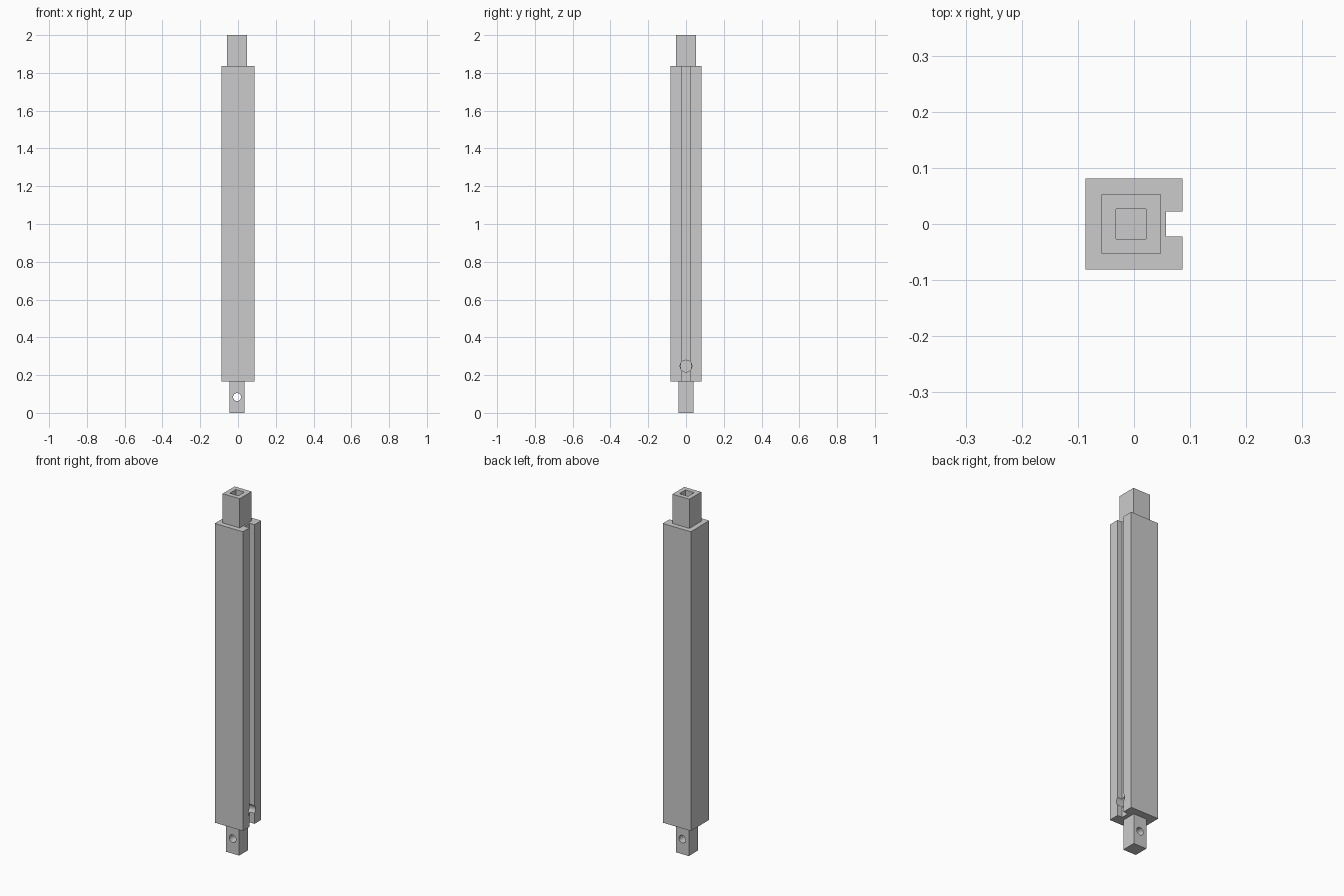
import bpy
import math

old = bpy.data.objects.get("Cube")
if old:
    bpy.data.objects.remove(old, do_unlink=True)

# Single grey finish
grey = bpy.data.materials.new("light_grey")
grey.use_nodes = True
colour = (0.6, 0.6, 0.6, 1)
grey.diffuse_color = colour
grey.node_tree.nodes["Principled BSDF"].inputs["Base Color"].default_value = colour

AXIS = -0.005    # x of the tenons and bore
BOTTOM, TOP = 0.167, 1.837


def box(name, x, y, z):
    """Box spanning the given (low, high) ranges."""
    bpy.ops.mesh.primitive_cube_add(size=1, location=[sum(r) / 2 for r in (x, y, z)])
    ob = bpy.context.object
    ob.name = name
    ob.scale = [r[1] - r[0] for r in (x, y, z)]
    bpy.ops.object.transform_apply(location=True, rotation=False, scale=True)
    ob.data.materials.append(grey)
    return ob


def square_bar(name, half, z):
    return box(name, (AXIS - half, AXIS + half), (-half, half), z)


def rod(name, radius, length, location, rotation):
    bpy.ops.mesh.primitive_cylinder_add(vertices=32, radius=radius, depth=length,
                                        location=location, rotation=rotation)
    ob = bpy.context.object
    ob.name = name
    ob.data.materials.append(grey)
    return ob


def boolean(target, tool, operation="DIFFERENCE"):
    mod = target.modifiers.new(tool.name, "BOOLEAN")
    mod.operation = operation
    mod.solver = "EXACT"
    mod.object = tool
    bpy.context.view_layer.objects.active = target
    bpy.ops.object.modifier_apply(modifier=mod.name)
    bpy.data.objects.remove(tool, do_unlink=True)


# Main square post with a full-length slot on its left side
post = box("post", (-0.0866, 0.0866), (-0.0813, 0.0813), (BOTTOM, TOP))
boolean(post, box("slot", (0.0567, 0.12), (-0.0223, 0.0223), (0, 2)))

# Tenons at both ends
boolean(post, square_bar("top_tenon", 0.0527, (TOP - 0.05, 2)), "UNION")
boolean(post, square_bar("bottom_tenon", 0.04, (0, BOTTOM + 0.05)), "UNION")

# Square bore from the top, side port into it, and cross hole for a pin
boolean(post, square_bar("bore", 0.0268, (0.21, 2.1)))
boolean(post, rod("side_port", 0.031, 0.09, (0.045, 0, 0.248), (0, math.pi / 2, 0)))
boolean(post, rod("pin_hole", 0.021, 0.2, (AXIS, 0, 0.084), (math.pi / 2, 0, 0)))

# Crisp edges, smooth hole walls
bpy.ops.object.select_all(action="DESELECT")
post.select_set(True)
bpy.context.view_layer.objects.active = post
bpy.ops.object.shade_smooth_by_angle(angle=math.radians(30))
